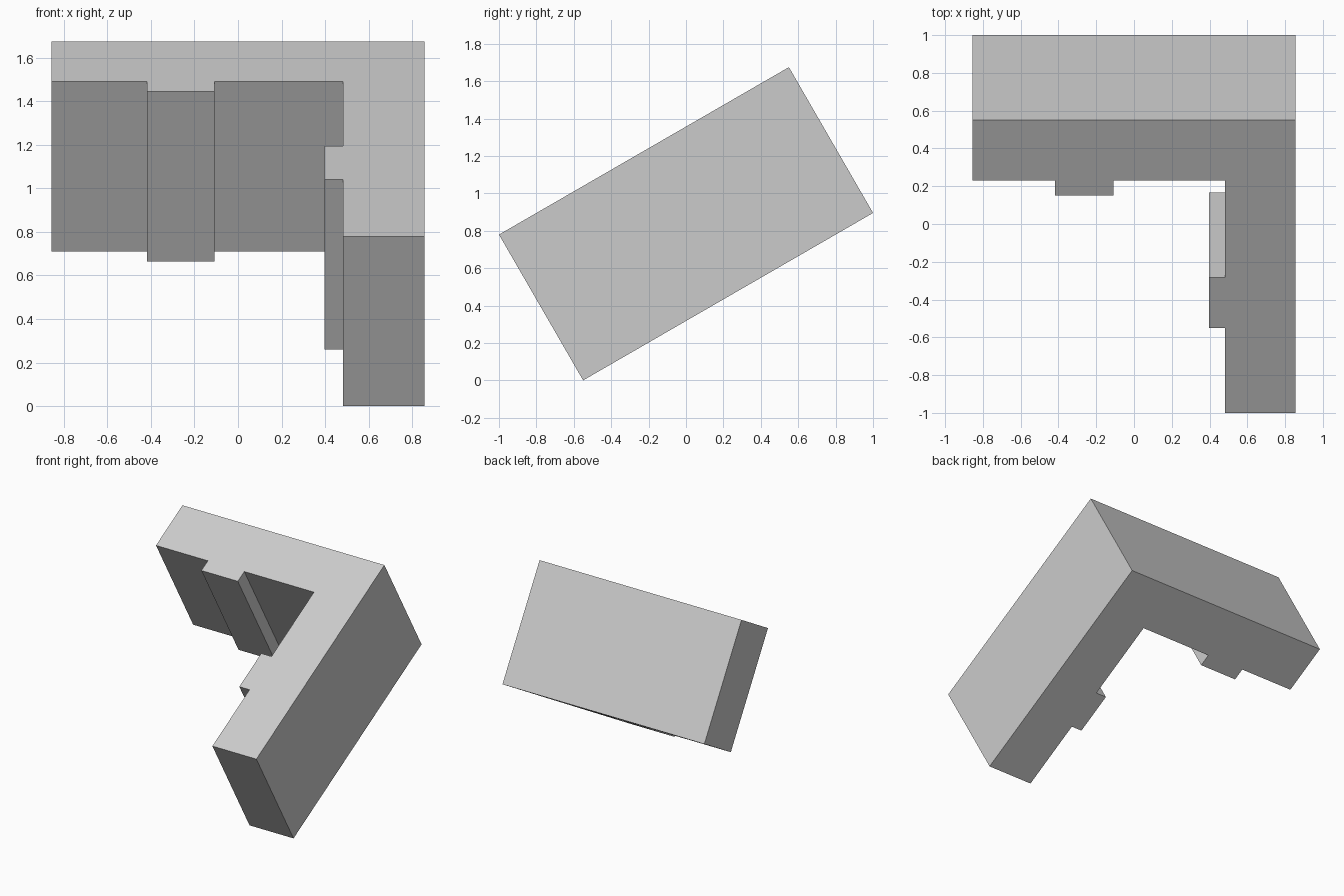
import bpy, bmesh
from math import radians
from mathutils import Matrix, Vector

cube = bpy.data.objects.get("Cube")
if cube:
    bpy.data.objects.remove(cube, do_unlink=True)

grey = bpy.data.materials.new("plain grey")
grey.use_nodes = True
colour = (0.6, 0.6, 0.6, 1)
grey.diffuse_color = colour
grey.node_tree.nodes["Principled BSDF"].inputs["Base Color"].default_value = colour

# Plan outline of the L shaped block with a step on each inner side
HALF, LENGTH, DEPTH = 0.856, 1.79, 0.90
INNER_X, INNER_Y = 0.483, 1.42
outline = [
    (INNER_X, 0), (HALF, 0), (HALF, LENGTH), (-HALF, LENGTH), (-HALF, INNER_Y),
    (-0.417, INNER_Y), (-0.417, 1.33), (-0.108, 1.33), (-0.108, INNER_Y),
    (INNER_X, INNER_Y), (INNER_X, 0.827), (0.396, 0.827), (0.396, 0.52), (INNER_X, 0.52),
]

# Extrude the outline, then tilt it so the back is raised
bm = bmesh.new()
base = bm.faces.new([bm.verts.new((x, y, 0)) for x, y in outline])
top = bmesh.ops.extrude_face_region(bm, geom=[base], use_keep_orig=True)
moved = [g for g in top["geom"] if isinstance(g, bmesh.types.BMVert)]
bmesh.ops.translate(bm, verts=moved, vec=Vector((0, 0, DEPTH)))
bmesh.ops.recalc_face_normals(bm, faces=bm.faces)
tilt = Matrix.Translation((0, -0.55, 0)) @ Matrix.Rotation(radians(30), 4, "X")
bmesh.ops.transform(bm, matrix=tilt, verts=bm.verts)

mesh = bpy.data.meshes.new("corner_block")
bm.to_mesh(mesh)
bm.free()
mesh.materials.append(grey)
block = bpy.data.objects.new("corner_block", mesh)
bpy.context.collection.objects.link(block)
